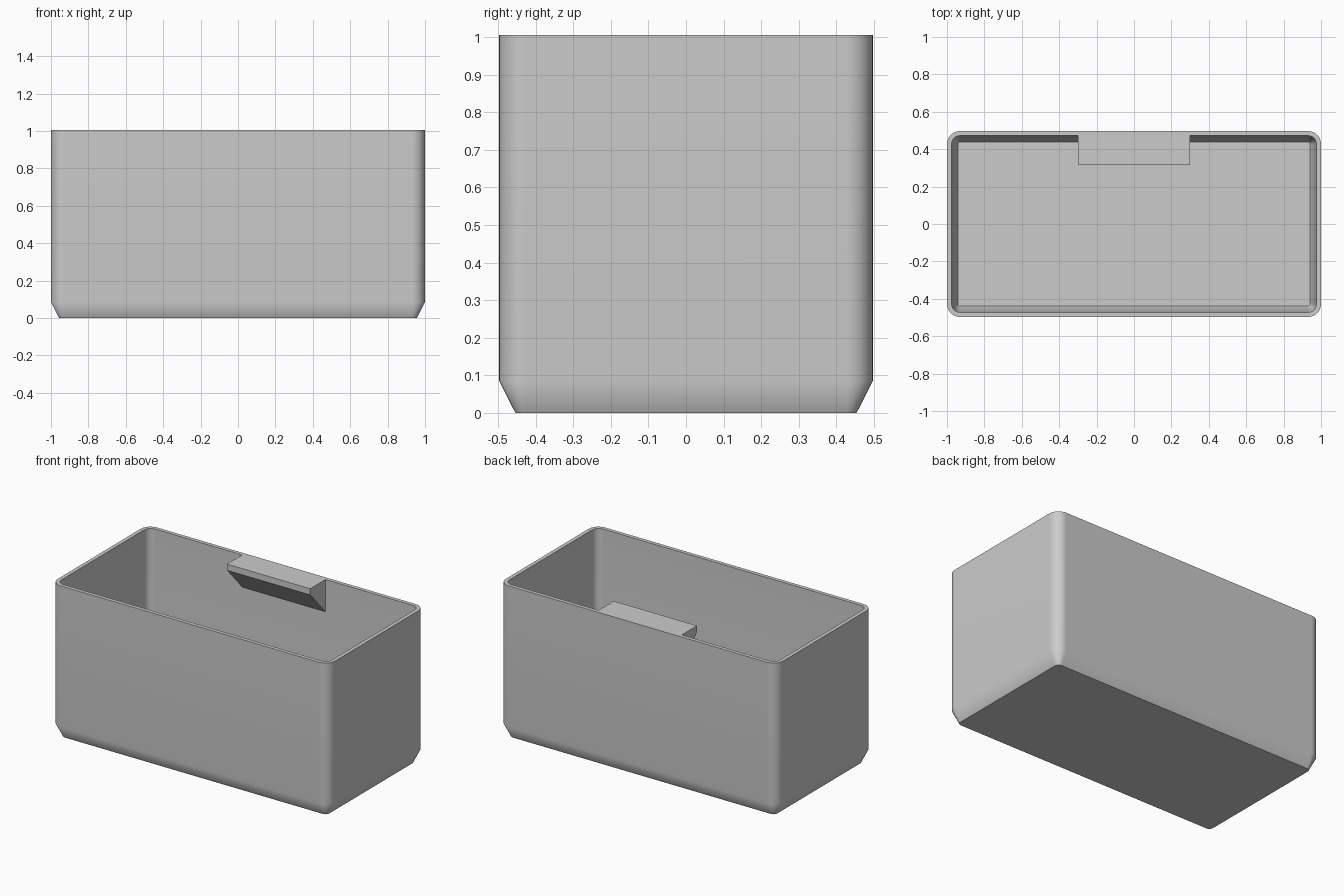
import bpy
import bmesh
from math import cos, sin, pi, radians

if "Cube" in bpy.data.objects:
    bpy.data.objects.remove(bpy.data.objects["Cube"], do_unlink=True)

HX, HY, H = 1.0, 0.497, 1.005   # outer half sizes and height
WALL, RADIUS, STEPS = 0.025, 0.07, 8

grey = bpy.data.materials.new("plain grey")
grey.use_nodes = True
grey.diffuse_color = (0.6, 0.6, 0.6, 1)
grey.node_tree.nodes["Principled BSDF"].inputs["Base Color"].default_value = (0.6, 0.6, 0.6, 1)


def finish(bm, name):
    bmesh.ops.recalc_face_normals(bm, faces=bm.faces)
    mesh = bpy.data.meshes.new(name)
    bm.to_mesh(mesh)
    bm.free()
    mesh.materials.append(grey)
    obj = bpy.data.objects.new(name, mesh)
    bpy.context.collection.objects.link(obj)
    return obj


def ring(bm, inset, z):
    """Rounded rectangle, offset inwards from the outer wall."""
    r = max(RADIUS - inset, 0.012)
    cx, cy = HX - inset - r, HY - inset - r
    verts = []
    for i, (sx, sy) in enumerate([(1, 1), (-1, 1), (-1, -1), (1, -1)]):
        for k in range(STEPS + 1):
            a = (i + k / STEPS) * pi / 2
            verts.append(bm.verts.new((sx * cx + r * cos(a), sy * cy + r * sin(a), z)))
    return verts


# Open bin: outer skin, rim, inner skin and floor, lofted in one shell
bm = bmesh.new()
levels = [(0.043, 0), (0, 0.085), (0, H), (WALL, H), (WALL, 0.1), (0.058, 0.03)]
rings = [ring(bm, *level) for level in levels]
for low, high in zip(rings, rings[1:]):
    for j in range(len(low)):
        k = (j + 1) % len(low)
        bm.faces.new((low[j], low[k], high[k], high[j]))
bm.faces.new(rings[0])
bm.faces.new(rings[-1])
box = finish(bm, "bin_body")
bpy.ops.object.select_all(action="DESELECT")
box.select_set(True)
bpy.context.view_layer.objects.active = box
bpy.ops.object.shade_smooth_by_angle(angle=radians(35))
normals = box.modifiers.new("Even Normals", "WEIGHTED_NORMAL")
normals.keep_sharp = True

# Label ledge: wedge bracket on the inside of the back wall
bm = bmesh.new()
back, front = HY - WALL, 0.315
profile = [(back, H), (front, H), (front, H - 0.04), (back, H - 0.21)]
side = bm.faces.new([bm.verts.new((-0.3, y, z)) for y, z in profile])
moved = bmesh.ops.extrude_face_region(bm, geom=[side])["geom"]
bmesh.ops.translate(bm, vec=(0.6, 0, 0),
                    verts=[g for g in moved if isinstance(g, bmesh.types.BMVert)])
finish(bm, "label_ledge")
